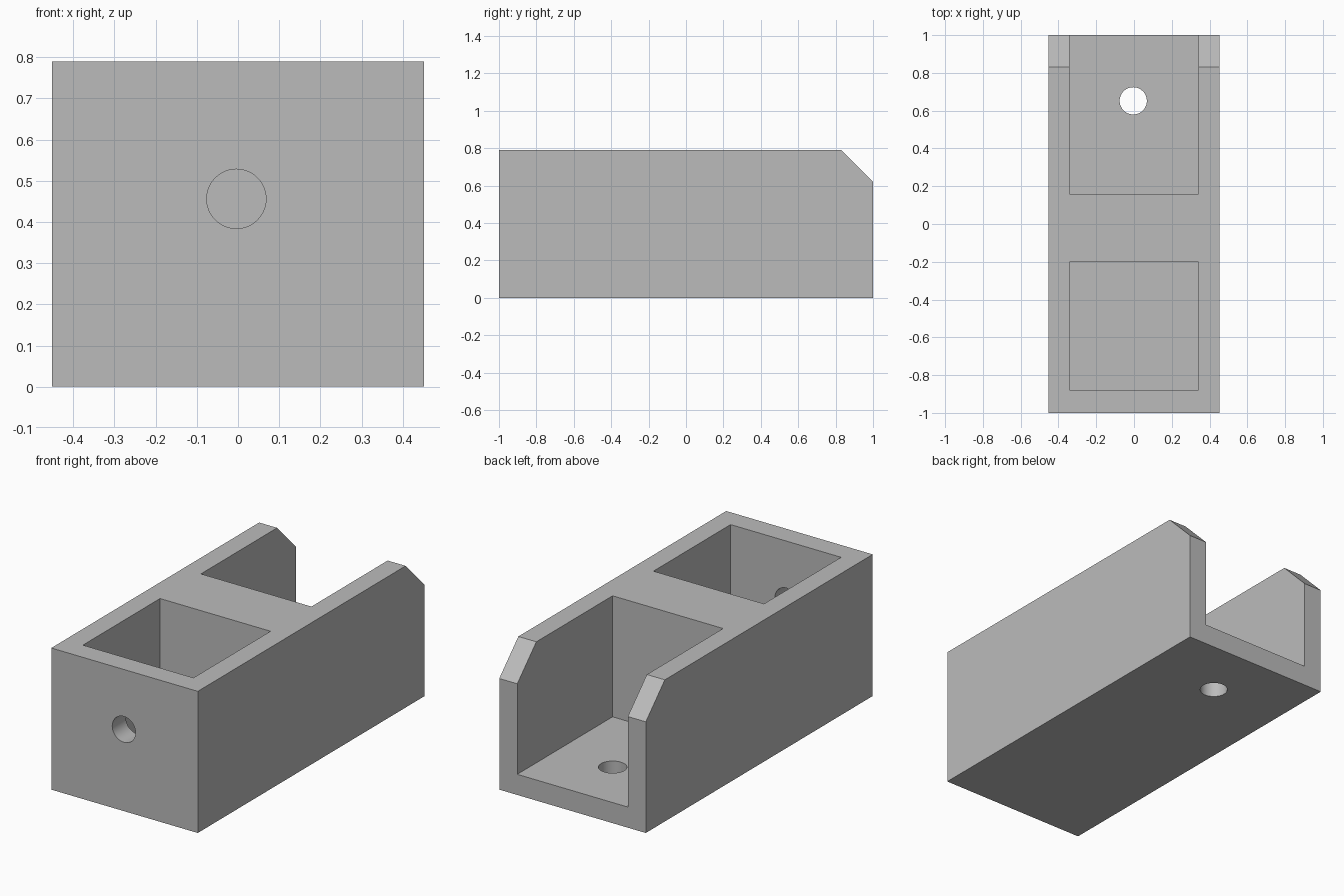
import bpy
import bmesh
from math import radians

cube = bpy.data.objects.get("Cube")
if cube:
    bpy.data.objects.remove(cube, do_unlink=True)

HALF_W, HEIGHT = 0.452, 0.79
FLOOR, INNER = 0.115, 0.341
HOLE_R, HOLE_X = 0.072, -0.004

grey = bpy.data.materials.new("plain grey")
grey.use_nodes = True
colour = (0.5, 0.5, 0.5, 1)
grey.diffuse_color = colour
grey.node_tree.nodes["Principled BSDF"].inputs["Base Color"].default_value = colour


def prism(name, profile, half_width):
    """Extrude a (y, z) profile across x."""
    bm = bmesh.new()
    face = bm.faces.new([bm.verts.new((-half_width, y, z)) for y, z in profile])
    side = bmesh.ops.extrude_face_region(bm, geom=[face])["geom"]
    moved = [v for v in side if isinstance(v, bmesh.types.BMVert)]
    bmesh.ops.translate(bm, verts=moved, vec=(2 * half_width, 0, 0))
    bmesh.ops.recalc_face_normals(bm, faces=bm.faces)
    mesh = bpy.data.meshes.new(name)
    bm.to_mesh(mesh)
    bm.free()
    mesh.materials.append(grey)
    obj = bpy.data.objects.new(name, mesh)
    bpy.context.collection.objects.link(obj)
    return obj


def pocket(name, y0, y1):
    top = HEIGHT + 0.2
    return prism(name, [(y0, FLOOR), (y1, FLOOR), (y1, top), (y0, top)], INNER)


def drill(name, location, rotation=(0, 0, 0)):
    bpy.ops.mesh.primitive_cylinder_add(vertices=48, radius=HOLE_R, depth=0.4,
                                        location=location, rotation=rotation)
    obj = bpy.context.object
    obj.name = name
    obj.data.materials.append(grey)
    return obj


# Block with the rear top edge chamfered
body = prism("channel_block",
             [(-1, 0), (1, 0), (1, 0.62), (0.832, HEIGHT), (-1, HEIGHT)], HALF_W)

# Closed front pocket, open rear channel, and the two screw holes
cutters = [
    pocket("front_pocket_cutter", -0.88, -0.2),
    pocket("rear_channel_cutter", 0.16, 1.2),
    drill("front_hole_cutter", (HOLE_X, -1, 0.456), (radians(90), 0, 0)),
    drill("floor_hole_cutter", (HOLE_X, 0.652, 0)),
]

bpy.ops.object.select_all(action="DESELECT")
body.select_set(True)
bpy.context.view_layer.objects.active = body
for cutter in cutters:
    cutter.hide_render = True
    cut = body.modifiers.new(cutter.name, "BOOLEAN")
    cut.operation = "DIFFERENCE"
    cut.solver = "EXACT"
    cut.object = cutter
    bpy.ops.object.modifier_apply(modifier=cut.name)
    bpy.data.objects.remove(cutter, do_unlink=True)

# Smooth hole walls, sharp block edges
bpy.ops.object.shade_smooth_by_angle(angle=radians(30))
